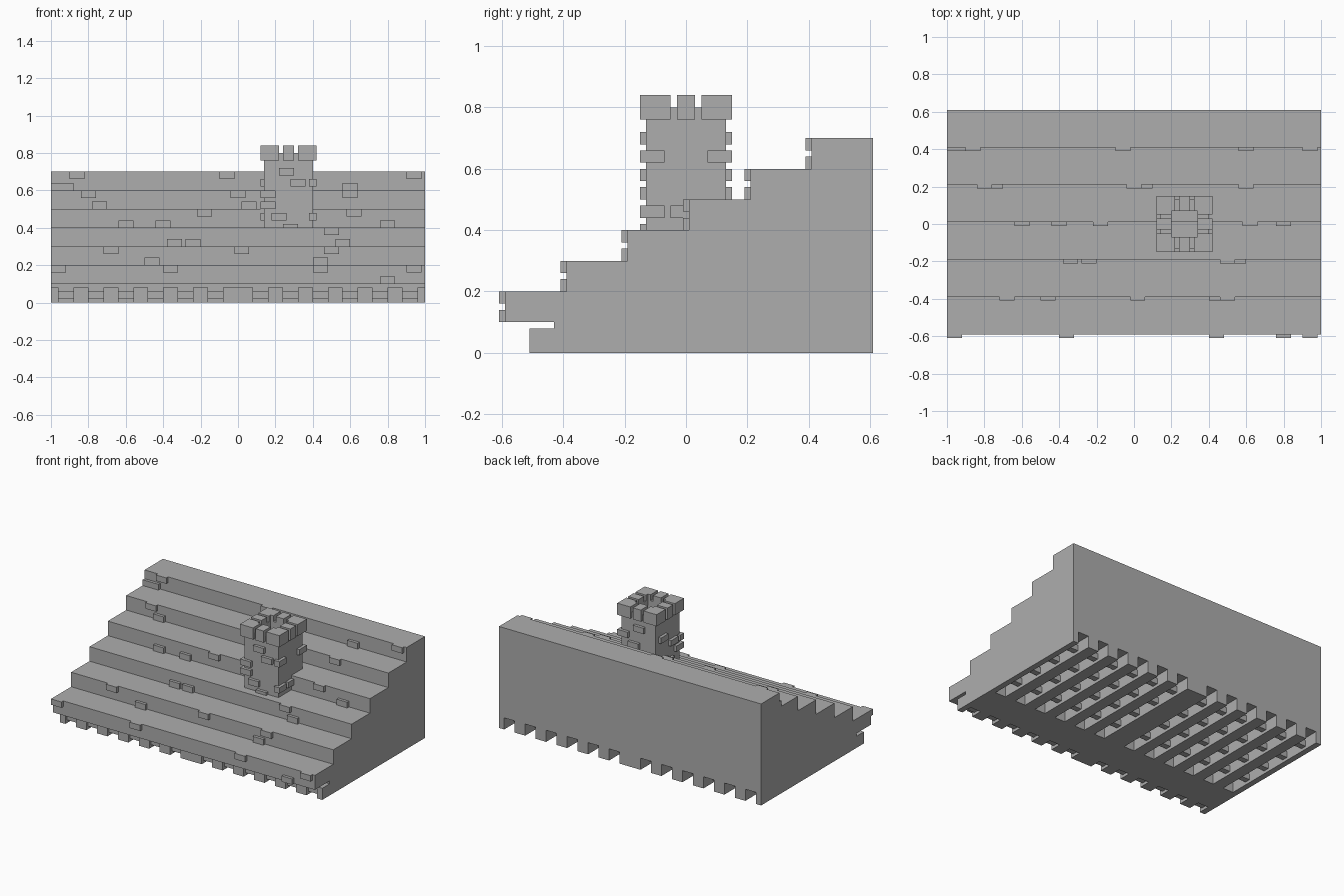
import bpy
import bmesh
from mathutils import Vector

cube = bpy.data.objects.get("Cube")
if cube:
    bpy.data.objects.remove(cube, do_unlink=True)

stone = bpy.data.materials.new("plain_grey")
stone.use_nodes = True
GREY = (0.42, 0.42, 0.42, 1)
stone.diffuse_color = GREY
stone.node_tree.nodes["Principled BSDF"].inputs["Base Color"].default_value = GREY


def finish(name, bm):
    bmesh.ops.recalc_face_normals(bm, faces=bm.faces)
    mesh = bpy.data.meshes.new(name)
    bm.to_mesh(mesh)
    bm.free()
    mesh.materials.append(stone)
    obj = bpy.data.objects.new(name, mesh)
    bpy.context.collection.objects.link(obj)
    return obj


def add_prism(bm, points, direction):
    """Extrude a closed outline along a direction."""
    face = bm.faces.new([bm.verts.new(p) for p in points])
    made = bmesh.ops.extrude_face_region(bm, geom=[face], use_keep_orig=True)
    verts = [v for v in made["geom"] if isinstance(v, bmesh.types.BMVert)]
    bmesh.ops.translate(bm, verts=verts, vec=Vector(direction))


def add_box(bm, x0, x1, y0, y1, z0, z1):
    add_prism(bm, [(x0, y0, z0), (x1, y0, z0), (x1, y1, z0), (x0, y1, z0)],
              (0, 0, z1 - z0))


# Stepped roof: one side outline extruded across the width
outline = [(0.61, 0.08), (-0.43, 0.08), (-0.43, 0.1)]
for i in range(6):
    y = -0.59 + 0.2 * i
    outline += [(y, 0.1 + 0.1 * i), (y, 0.2 + 0.1 * i)]
outline.append((0.61, 0.7))
# drop points that sit in the middle of a straight edge
bm = bmesh.new()
add_prism(bm, [(-1, y, z) for y, z in outline], (2, 0, 0))
finish("stepped_roof", bm)

# Loose shingles: left edge on each riser, split by upper and lower row
shingles = [
    ([-1.0, -0.4, 0.4, 0.9], [0.76]),
    ([-0.72, -0.02, 0.46], [-0.5, 0.4]),
    ([0.46], [-0.38, -0.28, 0.52]),
    ([-0.22, 0.58], [-0.64, -0.44, 0.76]),
    ([-0.84, -0.04, 0.56], [-0.78, 0.02]),
    ([-0.9, -0.1, 0.9], [-1.04, -0.96, 0.56]),
]
bm = bmesh.new()
for i, (upper, lower) in enumerate(shingles):
    y = -0.59 + 0.2 * i
    base = 0.1 + 0.1 * i
    for row, z in ((upper, base + 0.06), (lower, base)):
        for x in row:
            add_box(bm, max(x, -1), x + 0.08, y - 0.02, y + 0.01, z, z + 0.04)
finish("loose_shingles", bm)

# Joists under the roof, mirrored about a wide centre joist
bm = bmesh.new()
add_box(bm, -0.08, 0.08, -0.51, 0.61, 0, 0.08)
gaps = []
for i in range(6):
    start = 0.16 + 0.16 * i
    end = min(start + 0.08, 1)
    for a, b in ((start, end), (-end, -start)):
        add_box(bm, a, b, -0.51, 0.61, 0, 0.08)
    gaps += [(start - 0.08, start), (-start, 0.08 - start)]
finish("joists", bm)

# Solid eave filling and short cross bars in the gaps
eave, bars = bmesh.new(), bmesh.new()
for a, b in gaps:
    add_box(eave, a, b, -0.43, -0.19, 0, 0.08)
    for y in (-0.49, -0.07, 0.11, 0.29, 0.47):
        add_box(bars, a, b, y, y + 0.04, 0.02, 0.06)
finish("eave_blocks", eave)
finish("cross_bars", bars)

# Hollow chimney
CX = 0.27
bm = bmesh.new()
for s in (-1, 1):
    lo, hi = sorted((s * 0.07, s * 0.13))
    add_box(bm, CX - 0.13, CX + 0.13, lo, hi, 0.4, 0.8)
    add_box(bm, CX + lo, CX + hi, -0.07, 0.07, 0.4, 0.8)
finish("chimney", bm)

# Battlement ring: four L-shaped corners and four middle blocks
corner = [(0.05, 0.07), (0.07, 0.07), (0.07, 0.05), (0.15, 0.05), (0.15, 0.15), (0.05, 0.15)]
bm = bmesh.new()
for sx in (-1, 1):
    for sy in (-1, 1):
        add_prism(bm, [(CX + sx * x, sy * y, 0.76) for x, y in corner], (0, 0, 0.08))
    lo, hi = sorted((sx * 0.07, sx * 0.15))
    add_box(bm, CX + lo, CX + hi, -0.03, 0.03, 0.76, 0.84)
    add_box(bm, CX - 0.03, CX + 0.03, lo, hi, 0.76, 0.84)
finish("chimney_crown", bm)

# Protruding chimney bricks: offset along the wall and bottom height
front = [(-0.05, 0.68), (0.01, 0.62), (-0.15, 0.56), (-0.15, 0.5), (-0.09, 0.44), (-0.03, 0.38)]
back = [(-0.05, 0.68), (0.07, 0.62), (-0.01, 0.56), (-0.1, 0.5)]
right = [(-0.15, 0.62), (0.07, 0.62), (-0.15, 0.44), (-0.05, 0.44)]
left = [(-0.09, 0.56), (-0.15, 0.5), (-0.05, 0.44), (0.02, 0.62)]
bm = bmesh.new()
for a, z in front:
    add_box(bm, CX + a, CX + a + 0.08, -0.15, -0.11, z, z + 0.04)
for a, z in back:
    add_box(bm, CX + a, CX + a + 0.08, 0.11, 0.15, z, z + 0.04)
for a, z in right:
    add_box(bm, CX + 0.11, CX + 0.15, a, a + 0.08, z, z + 0.04)
for a, z in left:
    add_box(bm, CX - 0.15, CX - 0.11, a, a + 0.08, z, z + 0.04)
finish("chimney_bricks", bm)
